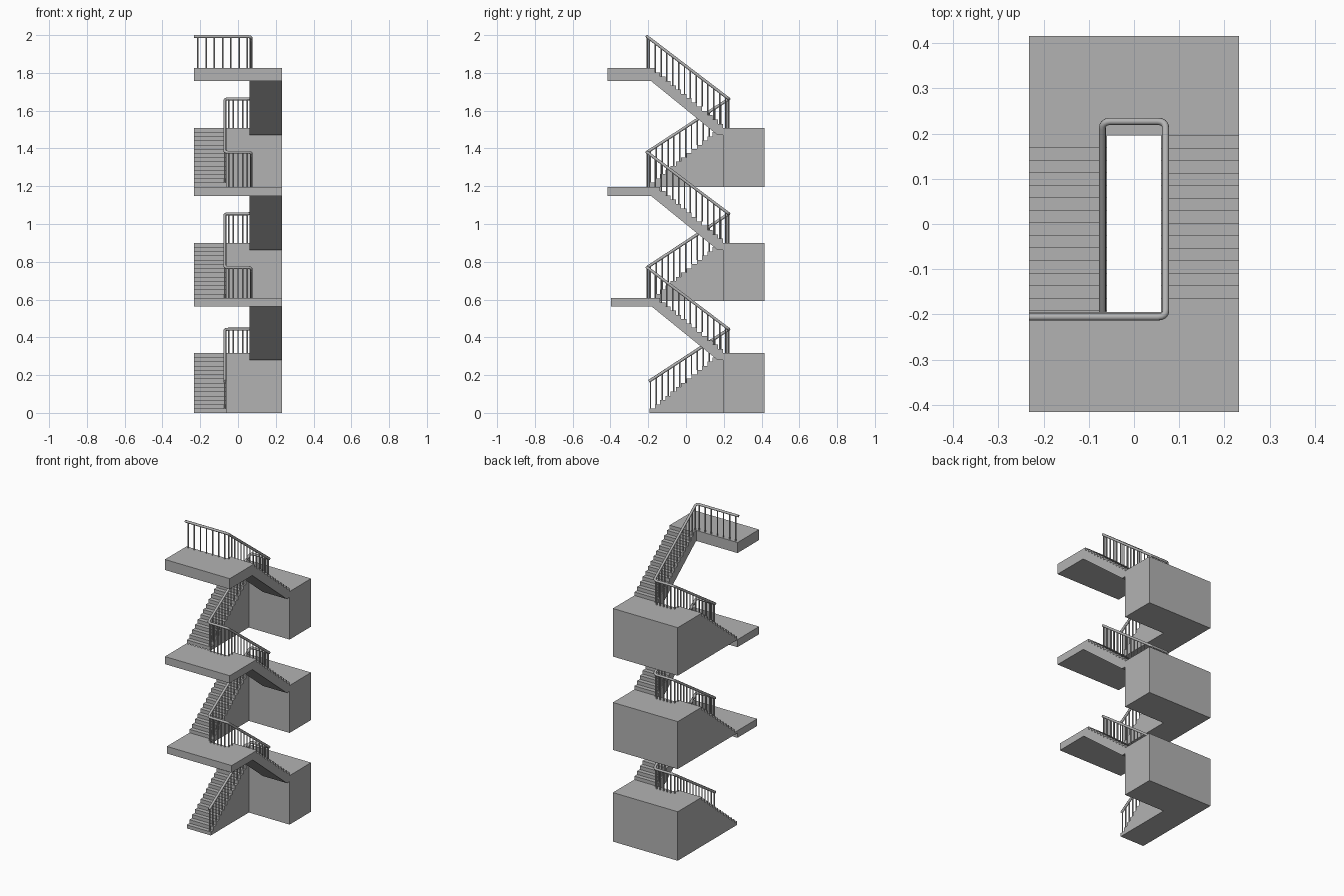
import bpy, bmesh, math
from mathutils import Vector, Matrix

cube = bpy.data.objects.get("Cube")
if cube:
    bpy.data.objects.remove(cube, do_unlink=True)

concrete = bpy.data.materials.new("grey_concrete")
concrete.use_nodes = True
concrete.diffuse_color = (0.45, 0.45, 0.45, 1)
concrete.node_tree.nodes["Principled BSDF"].inputs["Base Color"].default_value = (0.45, 0.45, 0.45, 1)

OUT, INNER = 0.232, 0.06            # outer and inner edges of the flights
FRONT, BACK = -0.195, 0.196         # landing edges facing the stairwell
END = 0.416
TREAD = 0.0277
RAIL_X, RAIL_BACK, RAIL_FRONT = 0.07, 0.227, -0.206


def finish(name, bm):
    bmesh.ops.recalc_face_normals(bm, faces=bm.faces)
    mesh = bpy.data.meshes.new(name)
    bm.to_mesh(mesh)
    bm.free()
    mesh.materials.append(concrete)
    obj = bpy.data.objects.new(name, mesh)
    bpy.context.collection.objects.link(obj)
    return obj


def extrude_profile(name, profile, x0, x1):
    """Solid from a (y, z) outline swept across x."""
    bm = bmesh.new()
    face = bm.faces.new([bm.verts.new((x0, y, z)) for y, z in profile])
    moved = bmesh.ops.extrude_face_region(bm, geom=[face])["geom"]
    bmesh.ops.translate(bm, vec=(x1 - x0, 0, 0),
                        verts=[v for v in moved if isinstance(v, bmesh.types.BMVert)])
    return finish(name, bm)


def box(name, y0, y1, z0, z1):
    return extrude_profile(name, [(y0, z0), (y1, z0), (y1, z1), (y0, z1)], -OUT, OUT)


def steps(start, direction, z0, z1, count):
    """Sawtooth outline of a flight, starting at the foot of the first riser."""
    rise = (z1 - z0) / count
    points = []
    for i in range(count):
        y = start + direction * i * TREAD
        points += [(y, z0 + i * rise), (y, z0 + (i + 1) * rise)]
    return points


def step_height(points, y, direction):
    """Height of the tread under position y."""
    passed = [z for py, z in points if (y - py) * direction >= -0.001]
    return max(passed, default=points[0][1])


def baluster(bm, x, y, z0, z1):
    bmesh.ops.create_cone(bm, cap_ends=True, segments=8, radius1=0.0038, radius2=0.0038,
                          depth=z1 - z0, matrix=Matrix.Translation((x, y, (z0 + z1) / 2)))


def spread(a, b, count):
    return [a + (b - a) * i / (count - 1) for i in range(count)]


def rounded(path, radius=0.018, cuts=5):
    """Round each inner corner of a path."""
    result = [path[0]]
    for a, b, c in zip(path, path[1:], path[2:]):
        p, q = b + (a - b).normalized() * radius, b + (c - b).normalized() * radius
        for t in spread(0, 1, cuts):
            result.append(p * (1 - t) ** 2 + b * 2 * t * (1 - t) + q * t * t)
    return result + [path[-1]]


# Per storey: block bottom, first step base, block top, front landing bottom and top,
# front landing end, riser counts of both flights
storeys = [
    (0.0, 0.0, 0.317, 0.562, 0.608, -0.396, 14, 13),
    (0.593, 0.608, 0.90, 1.148, 1.197, -END, 13, 13),
    (1.197, 1.197, 1.508, 1.757, 1.825, -END, 14, 14),
]
# Handrail heights at the start and then at every turn
rail_z = [0.167, 0.443, 0.770, 1.054, 1.380, 1.662, 1.992]
path = [Vector((-RAIL_X, -0.196, rail_z[0]))]
balusters = bmesh.new()

for n, (base, foot, mid, low, top, end, up_count, over_count) in enumerate(storeys):
    tag = str(n + 1)
    last = n == len(storeys) - 1

    # Solid rear block and the lower flight leading to it
    box("rear_landing_" + tag, BACK, END, base, mid)
    lower = steps(0.168 - (up_count - 1) * TREAD, 1, foot, mid, up_count)
    outline = list(lower)
    if foot > base:
        outline = [(FRONT, base), (FRONT, foot)] + outline
    extrude_profile("lower_flight_" + tag, outline + [(BACK, mid), (BACK, base)], -OUT, -INNER)

    # Hanging upper flight with a sloping underside
    upper = steps(BACK, -1, mid, top, over_count)
    slope_end = 0.168 - (low - mid + 0.038) * 0.0277 / 0.0225
    under = [(FRONT, top), (FRONT, low), (max(slope_end, FRONT), low),
             (0.168, mid - 0.038), (BACK, mid - 0.038)]
    extrude_profile("upper_flight_" + tag, upper + under, INNER, OUT)

    # Front landing slab
    box("front_landing_" + tag, end, FRONT, low, top)

    # Handrail turns
    z0, z1, z2 = rail_z[2 * n:2 * n + 3]
    path += [Vector((-RAIL_X, RAIL_BACK, z1)), Vector((RAIL_X, RAIL_BACK, z1)),
             Vector((RAIL_X, RAIL_FRONT, z2)),
             Vector((-OUT if last else -RAIL_X, RAIL_FRONT, z2))]

    # Balusters on both flights, one per tread
    for x, pts, ya, yb, za, zb, d in (
            (-RAIL_X, lower, RAIL_FRONT, RAIL_BACK, z0, z1, 1),
            (RAIL_X, upper, RAIL_BACK, RAIL_FRONT, z1, z2, -1)):
        for y in spread(ya + d * 0.018, yb - d * 0.012, 14):
            rail = za + (zb - za) * (y - ya) / (yb - ya)
            baluster(balusters, x, y, step_height(pts, y, d), rail)

    # Balusters across the landings
    for x in spread(-0.05, 0.05, 5):
        baluster(balusters, x, RAIL_BACK, mid, z1)
    for x in spread(-0.212, 0.05, 7) if last else spread(-0.05, 0.05, 5):
        baluster(balusters, x, RAIL_FRONT, top, z2)

rods = finish("balusters", balusters)

# One continuous round handrail
curve = bpy.data.curves.new("handrail", "CURVE")
curve.dimensions = "3D"
curve.bevel_depth = 0.008
curve.bevel_resolution = 2
curve.use_fill_caps = True
points = rounded(path)
spline = curve.splines.new("POLY")
spline.points.add(len(points) - 1)
for target, p in zip(spline.points, points):
    target.co = (*p, 1)
curve.materials.append(concrete)
handrail = bpy.data.objects.new("handrail", curve)
bpy.context.collection.objects.link(handrail)

bpy.ops.object.select_all(action="DESELECT")
handrail.select_set(True)
bpy.context.view_layer.objects.active = handrail
bpy.ops.object.convert(target="MESH")
rods.select_set(True)
bpy.ops.object.shade_smooth_by_angle(angle=math.radians(50))
